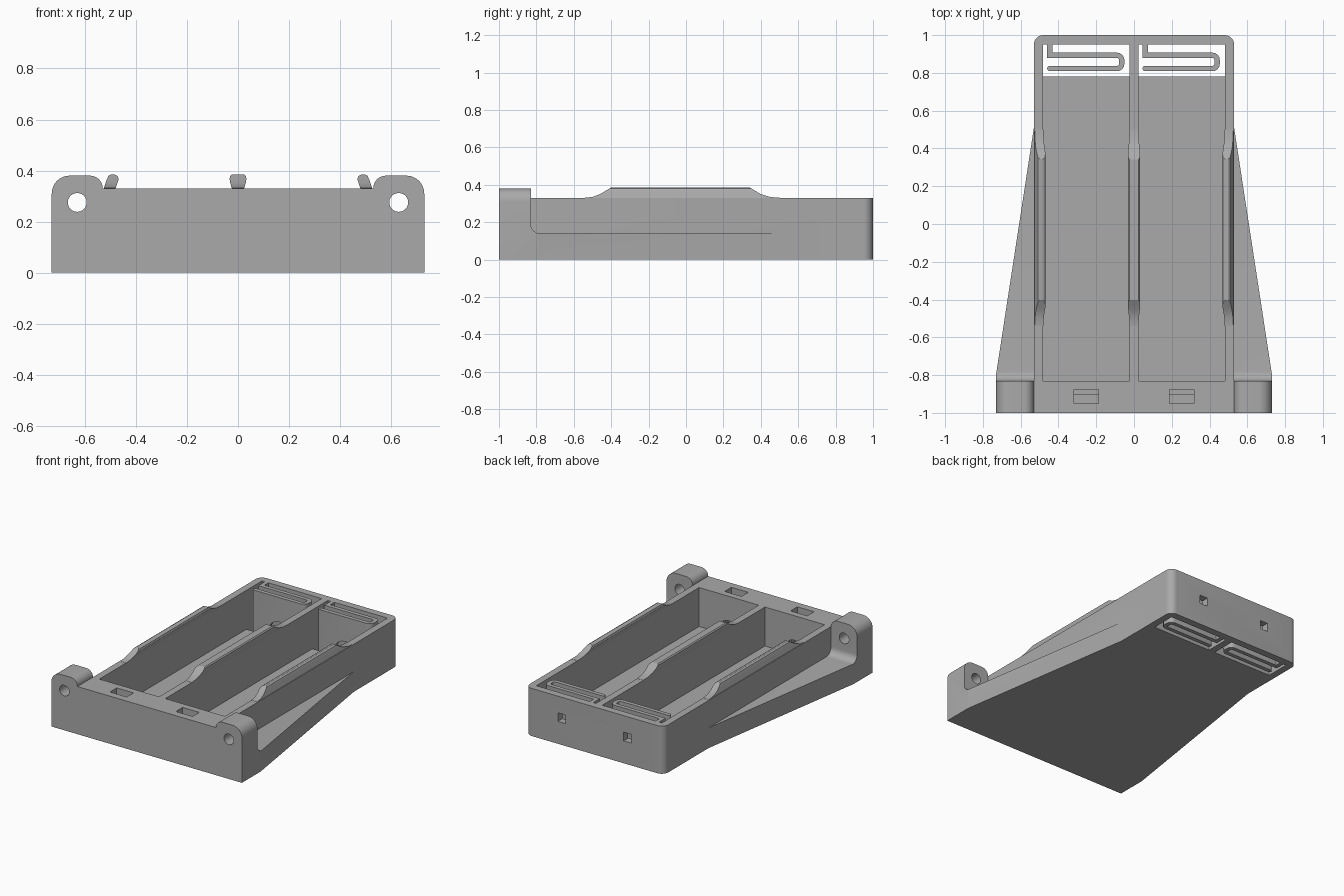
import bpy, bmesh, math
from mathutils import Vector

if "Cube" in bpy.data.objects:
    bpy.data.objects.remove(bpy.data.objects["Cube"])

grey = bpy.data.materials.new("plain grey")
grey.diffuse_color = (0.40, 0.40, 0.40, 1)
grey.use_nodes = True
grey.node_tree.nodes["Principled BSDF"].inputs["Base Color"].default_value = grey.diffuse_color

H = 0.33        # wall height
FLOOR = 0.06    # floor thickness
CELLS = (-0.2525, 0.2525)


def prism(name, pts, a, b, axis):
    """Extrude a 2D outline from a to b along an axis (x: y,z  y: x,z  z: x,y)."""
    def place(p, t):
        return {'x': (t, p[0], p[1]), 'y': (p[0], t, p[1]), 'z': (p[0], p[1], t)}[axis]
    bm = bmesh.new()
    lo = [bm.verts.new(place(p, a)) for p in pts]
    hi = [bm.verts.new(place(p, b)) for p in pts]
    bm.faces.new(lo)
    bm.faces.new(hi)
    n = len(pts)
    for i in range(n):
        bm.faces.new((lo[i], lo[(i + 1) % n], hi[(i + 1) % n], hi[i]))
    bmesh.ops.recalc_face_normals(bm, faces=bm.faces[:])
    return to_object(name, bm)


def to_object(name, bm):
    me = bpy.data.meshes.new(name)
    bm.to_mesh(me)
    bm.free()
    me.materials.append(grey)
    ob = bpy.data.objects.new(name, me)
    bpy.context.collection.objects.link(ob)
    return ob


def box(name, x0, x1, y0, y1, z0, z1):
    return prism(name, [(x0, y0), (x1, y0), (x1, y1), (x0, y1)], z0, z1, 'z')


def arc(cx, cy, r, a0, a1, n=8):
    return [(cx + r * math.cos(math.radians(a0 + (a1 - a0) * i / n)),
             cy + r * math.sin(math.radians(a0 + (a1 - a0) * i / n))) for i in range(n + 1)]


def apply_modifiers(ob):
    bpy.context.view_layer.update()
    me = bpy.data.meshes.new_from_object(ob.evaluated_get(bpy.context.evaluated_depsgraph_get()))
    ob.modifiers.clear()
    ob.data = me


def boolean(ob, other, op):
    m = ob.modifiers.new(op, 'BOOLEAN')
    m.operation, m.solver, m.object = op, 'EXACT', other
    apply_modifiers(ob)
    bpy.data.objects.remove(other)


def finish(ob):
    """Merge coplanar faces and smooth the rounded areas."""
    bm = bmesh.new()
    bm.from_mesh(ob.data)
    bmesh.ops.remove_doubles(bm, verts=bm.verts[:], dist=1e-5)
    bmesh.ops.dissolve_limit(bm, angle_limit=0.01, verts=bm.verts[:], edges=bm.edges[:])
    bm.to_mesh(ob.data)
    bm.free()
    bpy.ops.object.select_all(action='DESELECT')
    ob.select_set(True)
    bpy.context.view_layer.objects.active = ob
    bpy.ops.object.shade_smooth_by_angle(angle=math.radians(30))


def contact_arch(cx, y0, y1):
    """Arched contact pocket rising from the floor."""
    pts = [(cx - 0.08, FLOOR)] + arc(cx, 0.08, 0.08, 180, 0, 14) + [(cx + 0.08, FLOOR)]
    return prism("arch_cutter", pts, y0, y1, 'y')


# Tray block with rounded rear corners
tray = prism("tray", [(-0.53, -1), (0.53, -1)] + arc(0.48, 0.95, 0.05, 0, 90)
             + arc(-0.48, 0.95, 0.05, 90, 180), 0, H, 'z')

for s in (-1, 1):
    # Mounting ear
    ear = [(0.5, 0), (0.73, 0)] + arc(0.66, 0.31, 0.07, 0, 90) \
        + arc(0.58, 0.33, 0.05, 90, 180) + [(0.5, 0.33)]
    boolean(tray, prism("ear", [(s * x, z) for x, z in ear], -1, -0.83, 'y'), 'UNION')
    # Tapered side gusset with a small fillet against the ear
    profile = [(-0.9, 0), (0.6, 0), (0.6, 0.14)] + arc(-0.78, 0.19, 0.05, 270, 180) + [(-0.9, 0.19)]
    gusset = prism("gusset", profile, s * 0.5, s * 0.73, 'x')
    wedge = prism("wedge", [(s * 0.4, -1), (s * 0.7615, -1), (s * 0.5162, 0.6), (s * 0.4, 0.6)],
                  -0.1, 0.5, 'z')
    boolean(gusset, wedge, 'INTERSECT')
    boolean(tray, gusset, 'UNION')

# Screw holes through the ears
for s in (-1, 1):
    hole = prism("screw_hole", arc(s * 0.63, 0.275, 0.037, 0, 345, 23), -1.1, -0.7, 'y')
    boolean(tray, hole, 'DIFFERENCE')

for cx in CELLS:
    # Battery bay, open underneath at the spring end
    bay = [(-0.83, FLOOR), (0.78, FLOOR), (0.78, -0.1), (0.95, -0.1), (0.95, 0.5), (-0.83, 0.5)]
    boolean(tray, prism("bay", bay, cx - 0.2285, cx + 0.2285, 'x'), 'DIFFERENCE')
    # Front contact pocket, wire slot and rear wire hole
    boolean(tray, contact_arch(cx, -0.9, -0.8), 'DIFFERENCE')
    boolean(tray, box("slot", cx - 0.064, cx + 0.064, -0.949, -0.875, 0.1, 0.5), 'DIFFERENCE')
    boolean(tray, box("wire_hole", cx - 0.03, cx + 0.03, 0.9, 1.1, 0.155, 0.215), 'DIFFERENCE')
finish(tray)

# Serpentine end springs
path = [(-0.446, 0.952), (-0.446, 0.893)] + arc(-0.09, 0.868, 0.025, 90, 0, 4) \
    + arc(-0.09, 0.848, 0.025, 0, -90, 4) + [(-0.446, 0.823)]
for i, side in enumerate(("left", "right")):
    bm = bmesh.new()
    rows = [[bm.verts.new((x + i * 0.505, y, z)) for z in (0, H)] for x, y in path]
    for p, q in zip(rows, rows[1:]):
        bm.faces.new((p[0], q[0], q[1], p[1]))
    spring = to_object(side + "_spring", bm)
    m = spring.modifiers.new("thickness", 'SOLIDIFY')
    m.thickness, m.offset, m.use_even_offset = 0.028, 0, True
    apply_modifiers(spring)
    boolean(spring, contact_arch(CELLS[i], 0.8, 0.85), 'DIFFERENCE')
    # Rounded free tip of the spring
    tip = prism("tip", arc(-0.446 + i * 0.505, 0.823, 0.014, 0, 337.5, 15), 0, H, 'z')
    boolean(spring, tip, 'UNION')
    finish(spring)

# Gripping lips along the walls, with swept ends
side_lip = [(0.526, H), (0.514, 0.366), (0.508, 0.379), (0.497, 0.385), (0.482, 0.384),
            (0.472, 0.378), (0.468, 0.366), (0.472, 0.352), (0.480, H)]
half = [(0.024, H), (0.030, 0.350), (0.033, 0.366), (0.031, 0.378), (0.024, 0.385)]
lips = {"centre_lip": half + [(-x, z) for x, z in reversed(half)],
        "right_lip": side_lip,
        "left_lip": [(-x, z) for x, z in side_lip]}
sweep = [(-0.54, H - 0.02), (-0.54, H + 0.001), (-0.50, 0.335), (-0.46, 0.350), (-0.40, 0.386),
         (0.34, 0.386), (0.40, 0.350), (0.45, 0.335), (0.50, H + 0.001), (0.50, H - 0.02)]
for name, section in lips.items():
    lip = prism(name, section, -0.6, 0.6, 'y')
    boolean(lip, prism("sweep", sweep, -0.7, 0.7, 'x'), 'INTERSECT')
    finish(lip)
